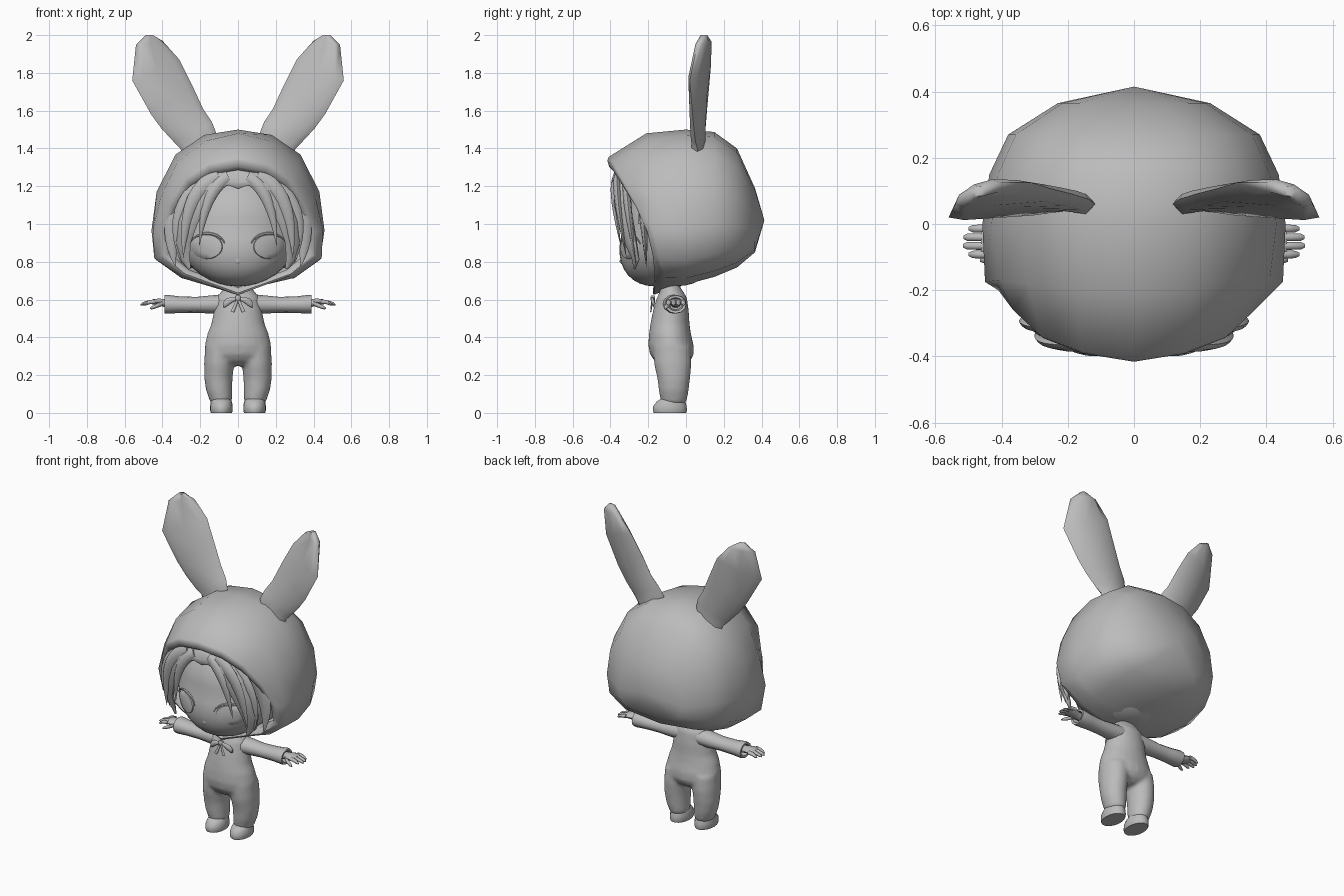
import bpy, bmesh, math
from mathutils import Vector as V

grey = bpy.data.materials.new("plain grey")
grey.diffuse_color = (0.5, 0.5, 0.5, 1)


def finish(name, bm, mirror=False, angle=50):
    bmesh.ops.recalc_face_normals(bm, faces=bm.faces)
    me = bpy.data.meshes.new(name)
    bm.to_mesh(me)
    bm.free()
    me.materials.append(grey)
    me.shade_smooth()
    me.set_sharp_from_angle(angle=math.radians(angle))
    ob = bpy.data.objects.new(name, me)
    bpy.context.collection.objects.link(ob)
    if mirror:
        ob.modifiers.new("mirror", 'MIRROR').use_mirror_merge = False
    return ob


def add_loft(bm, rings, caps=True):
    """Skin closed rings; a ring of one point makes a fan."""
    rows = [[bm.verts.new(p) for p in r] for r in rings]
    for a, b in zip(rows, rows[1:]):
        n = max(len(a), len(b))
        for i in range(n):
            j = (i + 1) % n
            if len(b) == 1:
                bm.faces.new((a[i], a[j], b[0]))
            else:
                bm.faces.new((a[i], a[j], b[j], b[i]))
    if caps:
        for r in (rows[0], rows[-1]):
            if len(r) > 2:
                bm.faces.new(r)


def loft(name, rings, mirror=False, caps=True, angle=50):
    bm = bmesh.new()
    add_loft(bm, rings, caps)
    return finish(name, bm, mirror, angle)


def oval(c, u, v, n=16):
    """Oval ring round c with half axes u and v."""
    c, u, v = V(c), V(u), V(v)
    return [c + u * math.cos(k * math.tau / n) + v * math.sin(k * math.tau / n) for k in range(n)]


def z_rings(rows, n=18, side=1):
    """Rows of z, centre x, half width, centre y, half depth."""
    return [oval((x * side, y, z), (rx, 0, 0), (0, ry, 0), n) for z, x, rx, y, ry in rows]


def along_x(name, rows, n=12):
    """Rows of x, y, z, half depth, half height; made on both sides."""
    return loft(name, [oval((x, y, z), (0, a, 0), (0, 0, b), n) for x, y, z, a, b in rows], True)


# Hood: rolled rim, front band, then rings shrinking to the back
def full(half):
    return [V(p) for p in half] + [V((-x, y, z)) for x, y, z in half[-2:0:-1]]


rim = full([(0, -.41, 1.355), (.16, -.385, 1.325), (.28, -.34, 1.245), (.365, -.26, 1.10),
            (.41, -.2, .96), (.41, -.17, .83), (.29, -.16, .73), (0, -.17, .625)])
band = full([(0, -.21, 1.48), (.17, -.2, 1.44), (.32, -.18, 1.33), (.41, -.17, 1.14),
             (.45, -.175, .97), (.443, -.14, .82), (.30, -.11, .715), (0, -.12, .645)])
shape = [(0, 1), (.39, .965), (.72, .84), (.94, .6), (1, .35), (.95, .16), (.65, .04), (0, 0)]


def hood_ring(w, y, top, bot):
    return full([(u * w, y, bot + v * (top - bot)) for u, v in shape])


def inset(ring, s, dy, drop=0):
    return [V((p.x * s, p.y + dy, .95 + (p.z - .95) * s - drop * max(0, p.z - .95))) for p in ring]


loft("hood", [inset(rim, .88, .14, .03), inset(rim, .88, .03, .05), inset(rim, .91, .003, .04),
              inset(rim, .97, -.006, .02), rim, band,
              hood_ring(.458, 0, 1.5, .68), hood_ring(.437, .15, 1.487, .72),
              hood_ring(.38, .27, 1.40, .77), hood_ring(.23, .365, 1.19, .85), [V((0, .415, 1.02))]],
     caps=False)

# Rabbit ears: inner edge, outer edge, half thickness
ear = []
for a, b, t in [((.115, .06, 1.44), (.29, .06, 1.35), .045), ((.118, .06, 1.49), (.305, .06, 1.40), .042),
                ((.138, .075, 1.54), (.34, .05, 1.435), .04),
                ((.185, .09, 1.61), (.405, .042, 1.505), .04), ((.245, .105, 1.74), (.46, .035, 1.58), .04),
                ((.31, .125, 1.87), (.56, .02, 1.76), .036),
                ((.40, .125, 1.97), (.54, .06, 1.95), .03), ((.45, .10, 2.0), (.49, .09, 2.0), .02)]:
    a, b = V(a), V(b)
    d = (b - a) / 2
    n = V((-d.y, d.x, 0)).normalized() * t
    ring = oval((a + b) / 2, d, n, 8)
    ring[6] += n * .5          # hollow front
    ear.append(ring)
loft("ears", ear, True, angle=75)


# Head with the chin pushed forward
def face_y(x, z):
    r = max(0, 1 - (x / .33) ** 2 - ((z - .98) / .31) ** 2)
    return -.05 - .28 * math.sqrt(r) - .37 * max(0, .98 - z)


bm = bmesh.new()
bmesh.ops.create_uvsphere(bm, u_segments=32, v_segments=20, radius=1)
for v in bm.verts:
    x, y, z = v.co
    z = .98 + .31 * z
    v.co = (x * .33, -.05 + y * .28 - (.37 * max(0, .98 - z) if y < .01 else 0), z)
finish("head", bm)


# Eyes lie on the face, with a lash line over each
def on_face(x, z, lift):
    return V((x, face_y(x, z) - lift, z))


def eye_ring(s, lift):
    return [on_face(.163 + .078 * s * math.cos(k * math.tau / 20),
                    .88 + .062 * s * math.sin(k * math.tau / 20), lift) for k in range(20)]


loft("eyes", [eye_ring(1.06, -.003), eye_ring(1, .005), eye_ring(.6, .006), [on_face(.163, .88, .006)]],
     True, False)
lash = []
for k in range(11):
    a = math.radians(10 + 16 * k)
    c = on_face(.163 + .095 * math.cos(a), .882 + .068 * math.sin(a), .002)
    s = .002 + .006 * math.sin(math.pi * k / 10)
    lash.append(oval(c, (s * math.cos(a), 0, s * math.sin(a)), (0, s, 0), 6))
loft("eyelashes", lash, True)

# Small nose
nose = on_face(0, .80, 0)
loft("nose", [oval(nose, (.014, 0, 0), (0, -.004, .014), 8), [nose + V((0, -.008, .002))]], caps=False)

# Hair cap, opened round the face
bm = bmesh.new()
bmesh.ops.create_uvsphere(bm, u_segments=32, v_segments=20, radius=1)
for v in bm.verts:
    v.co = (v.co.x * .355, -.02 + v.co.y * .33, 1.0 + v.co.z * .33)
gone = []
for f in bm.faces:
    c = f.calc_center_median()
    if c.z < .78 or (c.y < 0 and (c.x / .28) ** 2 + ((c.z - .93) / .31) ** 2 < 1):
        gone.append(f)
bmesh.ops.delete(bm, geom=gone, context='FACES')
finish("hair_cap", bm)

# Fringe: a thick sheet from the hairline out to the hood rim
fringe = []
for a, b, t in [((0, -.37, 1.185), (0, -.345, 1.30), .02), ((.05, -.38, 1.205), (.09, -.35, 1.29), .022),
                ((.11, -.38, 1.18), (.19, -.34, 1.245), .024), ((.165, -.375, 1.10), (.275, -.31, 1.15), .026),
                ((.215, -.35, 1.0), (.325, -.285, 1.02), .026), ((.25, -.32, .9), (.335, -.265, .9), .024),
                ((.255, -.285, .82), (.31, -.25, .81), .014), ((.25, -.275, .765), (.265, -.27, .76), .004)]:
    a, b = V(a), V(b)
    d = (b - a) / 2
    fringe.append(oval((a + b) / 2, d, V((-d.y, d.x, 0)).normalized() * t if d.x else (0, t, 0), 10))
loft("fringe", fringe, True, angle=70)


# Hair locks: tapered blades along a bend
def lock(name, p0, p1, p2, w):
    p0, p1, p2 = V(p0), V(p1), V(p2)
    rings = []
    for k in range(9):
        t = k / 9
        c = p0 * (1 - t) ** 2 + p1 * 2 * t * (1 - t) + p2 * t * t
        d = (p1 - p0) * (1 - t) + (p2 - p1) * t
        s = 1 - t ** 2.5
        rings.append(oval(c, V((d.z, 0, -d.x)).normalized() * w * s, (0, .022 * s, 0), 8))
    loft(name, rings + [[p2]], True)


lock("inner_bangs", (.05, -.365, 1.25), (.18, -.40, 1.19), (.205, -.345, .88), .035)
lock("middle_bangs", (.10, -.36, 1.25), (.29, -.38, 1.18), (.29, -.315, .82), .045)
lock("outer_bangs", (.18, -.32, 1.22), (.38, -.31, 1.08), (.30, -.265, .79), .04)
lock("side_locks", (.27, -.24, 1.15), (.39, -.22, 1.0), (.33, -.21, .77), .055)

# Body suit: torso and legs fused into one soft surface
torso = [(.68, 0, .06, -.09, .05), (.635, 0, .095, -.075, .065), (.61, 0, .115, -.075, .08),
         (.54, 0, .128, -.08, .095), (.47, 0, .142, -.085, .104), (.42, 0, .162, -.085, .111),
         (.36, 0, .176, -.08, .12), (.31, 0, .176, -.075, .116), (.275, 0, .15, -.072, .095),
         (.25, 0, .06, -.07, .06)]
leg = [(.35, .092, .083, -.075, .1), (.26, .1, .08, -.07, .1), (.18, .104, .075, -.065, .087),
       (.12, .1, .07, -.065, .08), (.075, .092, .062, -.065, .072), (.05, .09, .054, -.065, .064)]
bm = bmesh.new()
add_loft(bm, z_rings(torso, 24))
add_loft(bm, z_rings(leg))
add_loft(bm, z_rings(leg, side=-1))
body = finish("body_suit", bm)
fuse = body.modifiers.new("fuse", 'REMESH')
fuse.mode, fuse.voxel_size, fuse.use_smooth_shade = 'VOXEL', .01, True
soft = body.modifiers.new("soften", 'SMOOTH')
soft.factor, soft.iterations = .5, 10

loft("feet", z_rings([(0, .088, .056, -.085, .087), (.012, .088, .06, -.085, .091), (.035, .088, .06, -.085, .09),
                      (.058, .088, .056, -.08, .078), (.078, .09, .05, -.07, .06)]), True)

# Sleeves with open cuffs
along_x("sleeves", [(.06, -.068, .577, .065, .053), (.13, -.06, .574, .056, .049), (.22, -.058, .572, .05, .042),
                    (.31, -.056, .573, .052, .044), (.375, -.055, .575, .058, .05), (.39, -.055, .575, .056, .048),
                    (.388, -.055, .575, .042, .035), (.35, -.055, .575, .035, .028)])

# Hands, fingers and thumbs
along_x("palms", [(.35, -.055, .578, .026, .022), (.39, -.055, .582, .03, .022), (.42, -.055, .587, .042, .019),
                  (.45, -.053, .588, .047, .015), (.462, -.053, .586, .04, .009)], 10)
for i, (y, end) in enumerate([(-.092, .5), (-.066, .517), (-.04, .515), (-.014, .5)]):
    along_x("finger_%d" % (i + 1), [(.44, y, .589, .012, .012), (.47, y, .586, .012, .011),
                                    (end - .012, y, .577, .011, .009), (end, y, .572, .005, .004)], 8)
along_x("thumbs", [(.40, -.08, .58, .014, .014), (.43, -.1, .567, .013, .012),
                   (.455, -.108, .557, .01, .009), (.465, -.11, .553, .004, .004)], 8)

# Neck bow: knot, loops and hanging tails
loft("bow_knot", z_rings([(.592, 0, .008, -.176, .008), (.6, 0, .015, -.176, .013), (.614, 0, .015, -.176, .013),
                          (.622, 0, .008, -.176, .008)], 10))
along_x("bow_loops", [(.005, -.176, .606, .006, .007), (.035, -.178, .598, .009, .016),
                      (.065, -.172, .582, .009, .022), (.078, -.168, .572, .004, .015)], 8)
loft("bow_tails", [oval((x, y, z), (w, 0, w * .3), (0, .004, 0), 6) for x, y, z, w in
                   [(.004, -.178, .6, .006), (.014, -.183, .57, .008), (.03, -.186, .535, .009)]], True)
